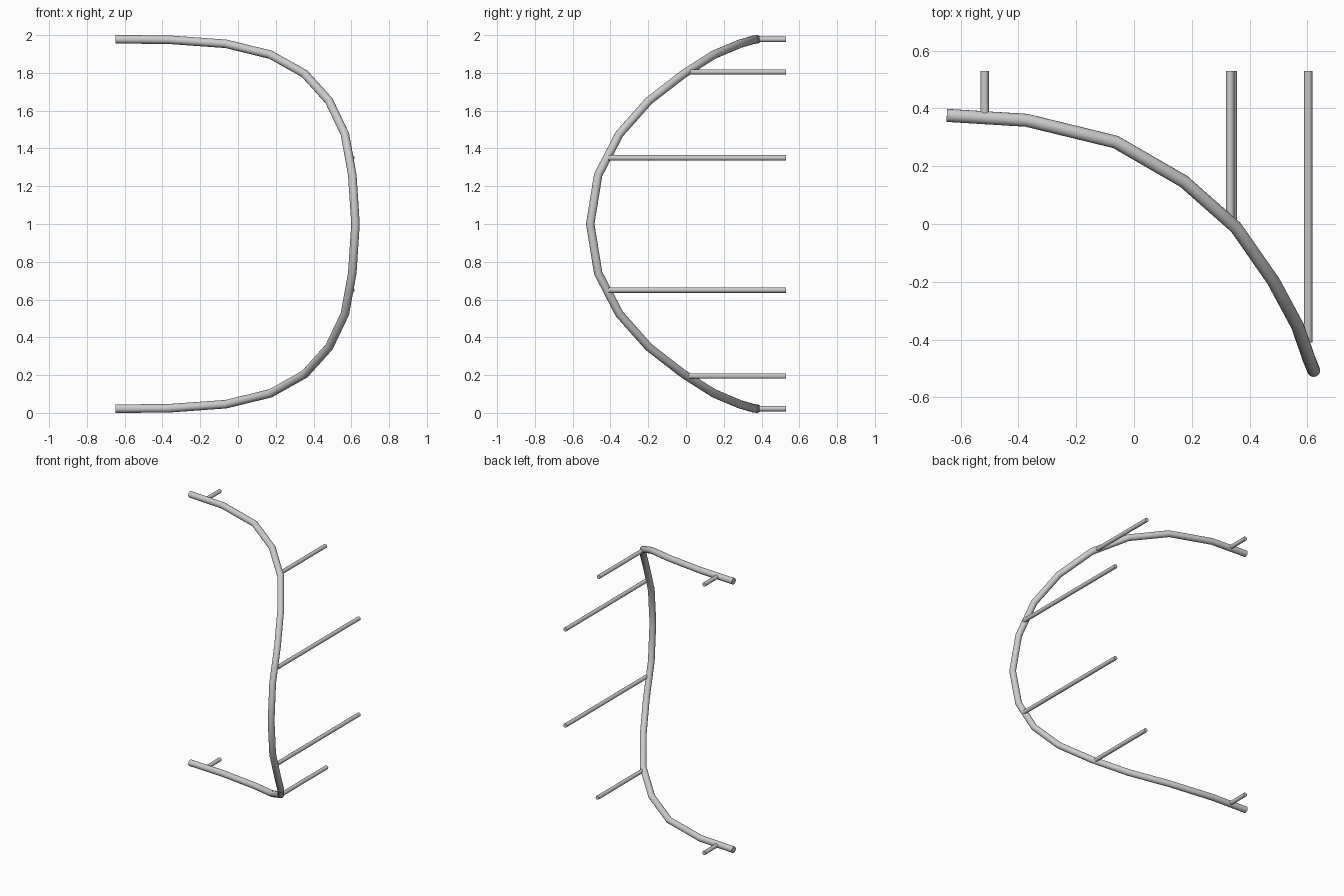
import bpy
from mathutils import Vector

if "Cube" in bpy.data.objects:
    bpy.data.objects.remove(bpy.data.objects["Cube"])

MID = 1.0  # height of the mirror plane


def tube(name, points, radius):
    """Round capped tube along a straight-segmented path."""
    cu = bpy.data.curves.new(name, 'CURVE')
    cu.dimensions = '3D'
    cu.bevel_depth = radius
    cu.bevel_resolution = 6
    cu.use_fill_caps = True
    sp = cu.splines.new('POLY')
    sp.points.add(len(points) - 1)
    for p, co in zip(sp.points, points):
        p.co = (*co, 1)
    ob = bpy.data.objects.new(name, cu)
    bpy.context.collection.objects.link(ob)
    bpy.ops.object.select_all(action='DESELECT')
    ob.select_set(True)
    bpy.context.view_layer.objects.active = ob
    bpy.ops.object.convert(target='MESH')
    bpy.ops.object.shade_smooth_by_angle(angle=0.6)
    return bpy.context.object


# Curved handle: upper half as (x, y, height above middle), then mirrored
half = [(0.622, -0.507, 0), (0.605, -0.465, 0.26), (0.566, -0.353, 0.476),
        (0.482, -0.197, 0.652), (0.353, -0.012, 0.795), (0.173, 0.147, 0.896),
        (-0.064, 0.284, 0.954), (-0.372, 0.359, 0.976), (-0.648, 0.376, 0.9775)]
path = [(x, y, MID - h) for x, y, h in reversed(half)]
path += [(x, y, MID + h) for x, y, h in half[1:]]
tube("curved_rail", path, 0.0225)

# Straight mounting rods running back: name, x top, x bottom, start y, height
rods = [("end", -0.517, -0.517, 0.376, 0.9775),
        ("corner", 0.333, 0.342, 0.0, 0.805),
        ("side", 0.603, 0.603, -0.41, 0.35)]
for name, xt, xb, y, h in rods:
    for label, x, s in (("upper", xt, 1), ("lower", xb, -1)):
        z = MID + s * h
        tube(f"{label}_{name}_rod", [(x, y, z), (x, 0.53, z)], 0.0142)
